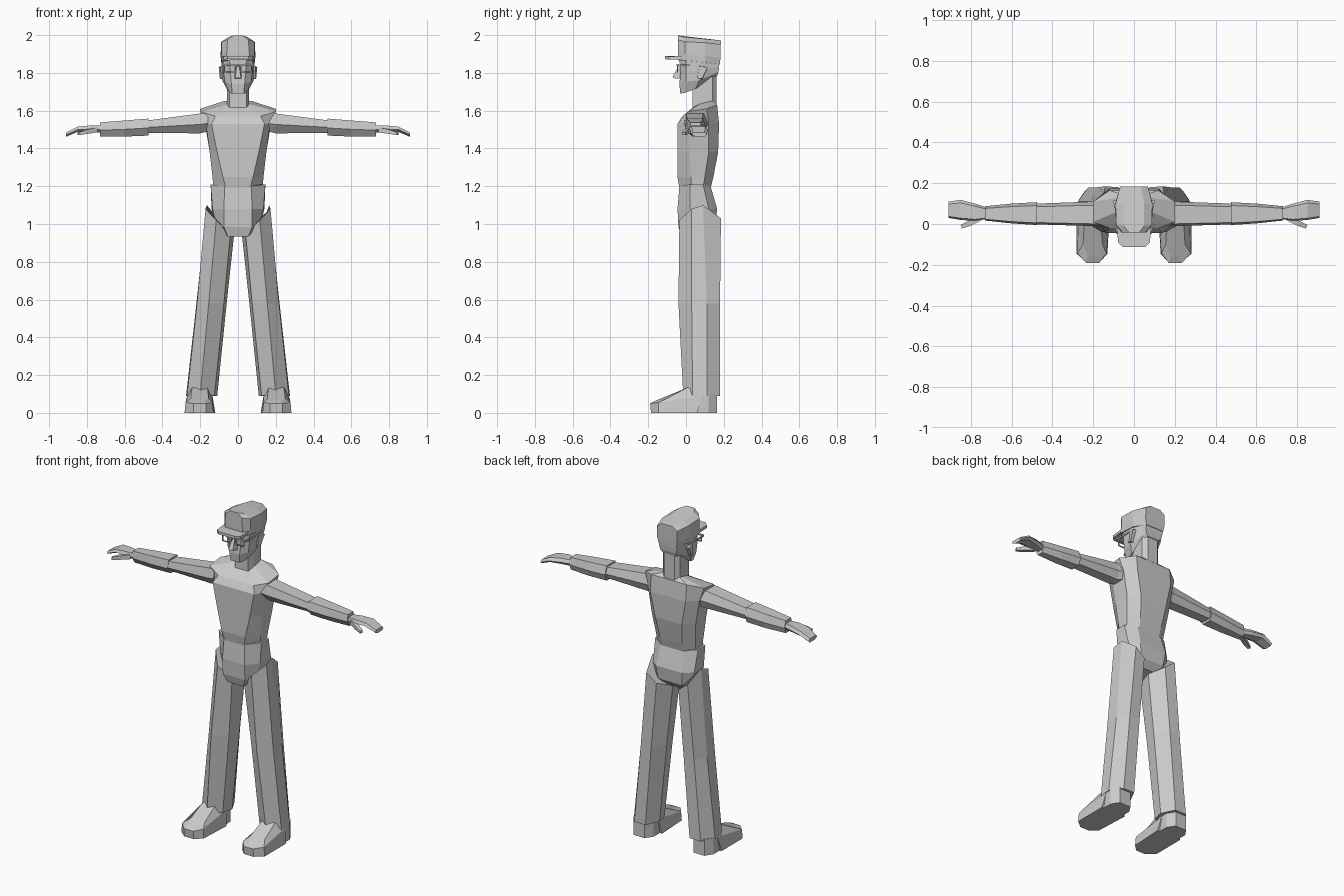
import bpy, bmesh

grey = bpy.data.materials.new("plain grey")
grey.diffuse_color = (0.6, 0.6, 0.6, 1)


def loft(name, rings, mirror=False):
    """Skin equal-length rings of points, cap both ends, optionally copy to -x."""
    bm = bmesh.new()
    loops = [[bm.verts.new(p) for p in r] for r in rings]
    n = len(loops[0])
    for a, b in zip(loops, loops[1:]):
        for i in range(n):
            j = (i + 1) % n
            bm.faces.new((a[i], a[j], b[j], b[i]))
    bm.faces.new(loops[0])
    bm.faces.new(loops[-1])
    bmesh.ops.recalc_face_normals(bm, faces=bm.faces)
    me = bpy.data.meshes.new(name)
    bm.to_mesh(me)
    bm.free()
    me.materials.append(grey)
    ob = bpy.data.objects.new(name, me)
    bpy.context.collection.objects.link(ob)
    if mirror:
        m = ob.modifiers.new("mirror", "MIRROR")
        m.use_mirror_merge = False
    return ob


def sym(half):
    """Complete a half ring (x >= 0) on the other side."""
    return half + [(-x, y, z) for x, y, z in reversed(half)]


def level(z, pts):
    return [(x, y, z) for x, y in pts]


def box(name, x0, x1, y0, y1, z0, z1, mirror=False):
    q = [(x0, y0), (x1, y0), (x1, y1), (x0, y1)]
    return loft(name, [level(z0, q), level(z1, q)], mirror)


def arm_ring(x, y0, y1, z0, z1, c=0.3):
    """Six-sided limb section with the front and back edges pulled in."""
    ym, zm = (y1 - y0) * c, (z1 - z0) * 0.45
    return [(x, y0, z0 + zm), (x, y0 + ym, z0), (x, y1 - ym * 0.5, z0),
            (x, y1, z0 + zm), (x, y1 - ym * 0.5, z1), (x, y0 + ym * 0.3, z1)]


# torso
loft("torso", [sym(r) for r in [
    level(1.19, [(.065, -.035), (.13, .03), (.13, .09), (.07, .13)]),
    level(1.25, [(.08, -.045), (.135, .025), (.135, .1), (.075, .145)]),
    level(1.38, [(.11, -.045), (.15, .02), (.15, .12), (.09, .17)]),
    level(1.53, [(.14, -.045), (.17, .01), (.175, .12), (.12, .175)]),
    [(.12, -.02, 1.57), (.2, .01, 1.595), (.2, .11, 1.61), (.12, .165, 1.63)],
    [(.055, .04, 1.62), (.06, .07, 1.635), (.075, .13, 1.65), (.06, .145, 1.65)]]])

# pelvis
loft("pelvis", [sym(r) for r in [
    [(.055, -.025, .935), (.065, .03, .94), (.065, .09, .95), (.055, .12, .96)],
    [(.075, -.04, .985), (.11, .02, .99), (.12, .12, 1.0), (.08, .155, 1.0)],
    [(.075, -.045, 1.08), (.135, .02, 1.08), (.14, .12, 1.08), (.09, .165, 1.08)],
    [(.07, -.035, 1.2), (.145, .02, 1.21), (.145, .09, 1.21), (.08, .13, 1.2)]]])

# trouser legs
loft("trouser_leg", [
    [(.2, -.015, .1), (.27, .035, .09), (.275, .11, .09), (.225, .18, .09),
     (.15, .18, .09), (.11, .1, .09), (.125, .03, .09)],
    [(.155, -.04, .58), (.217, .03, .58), (.22, .11, .58), (.18, .18, .58),
     (.11, .18, .58), (.06, .1, .58), (.075, .02, .58)],
    [(.115, -.035, 1.02), (.172, .03, 1.08), (.165, .09, 1.1), (.14, .185, 1.03),
     (.075, .18, .98), (.02, .1, .95), (.04, .0, .95)]], True)

# shoes
sole = [(.17, -.185), (.235, -.185), (.283, -.145), (.283, .06), (.12, .06), (.13, -.145)]
loft("shoe", [
    level(0, sole),
    [(.17, -.19, .05), (.235, -.19, .05), (.278, -.145, .055),
     (.27, .08, .09), (.135, .08, .09), (.135, -.145, .055)],
    [(.18, -.16, .065), (.225, -.16, .065), (.25, -.1, .075),
     (.243, .01, .135), (.162, .01, .135), (.155, -.1, .075)]], True)
loft("shoe_heel", [level(z, [(.135, .05), (.27, .05), (.27, .12), (.24, .165),
                             (.165, .165), (.135, .12)]) for z in (0, .1)], True)

# arms
loft("upper_arm", [arm_ring(.16, -.01, .12, 1.49, 1.585),
                   arm_ring(.2, -.01, .11, 1.48, 1.585),
                   arm_ring(.48, -.002, .1, 1.482, 1.548)], True)
loft("forearm", [arm_ring(.475, -.005, .107, 1.468, 1.558),
                 arm_ring(.6, .003, .1, 1.463, 1.548),
                 arm_ring(.73, .017, .087, 1.463, 1.538)], True)

# hands
loft("hand", [arm_ring(.72, .025, .08, 1.483, 1.52),
              arm_ring(.78, .015, .1, 1.487, 1.522),
              arm_ring(.85, .02, .118, 1.487, 1.515),
              arm_ring(.91, .03, .11, 1.462, 1.485)], True)
loft("thumb", [[(.745, .045, 1.485), (.745, .02, 1.485), (.745, .02, 1.512), (.745, .045, 1.512)],
               [(.81, .015, 1.477), (.8, -.008, 1.477), (.8, -.008, 1.5), (.81, .015, 1.5)],
               [(.85, -.005, 1.47), (.843, -.022, 1.47), (.843, -.022, 1.485), (.85, -.005, 1.485)]], True)

# neck
loft("neck", [level(z, [(-.045, .035), (.045, .035), (.058, .07), (.058, .14),
                        (.035, .162), (-.035, .162), (-.058, .14), (-.058, .07)])
              for z in (1.6, 1.8)])

# head
loft("head", [sym(r) for r in [
    [(.03, -.03, 1.69), (.045, -.005, 1.695), (.06, .05, 1.715), (.04, .165, 1.785)],
    [(.035, -.035, 1.74), (.07, .0, 1.755), (.083, .07, 1.76), (.055, .172, 1.805)],
    [(.04, -.03, 1.8), (.077, .0, 1.81), (.087, .08, 1.82), (.06, .175, 1.83)],
    [(.045, -.035, 1.88), (.08, .0, 1.88), (.087, .08, 1.88), (.065, .178, 1.88)]]])
loft("nose", [sym([(.018, -.07, 1.772), (.02, -.025, 1.77)]),
              sym([(.014, -.068, 1.785), (.018, -.025, 1.79)]),
              sym([(.006, -.04, 1.835), (.01, -.025, 1.84)])])
loft("ear", [[(.08, .06, 1.77), (.08, .085, 1.765), (.08, .115, 1.83), (.08, .07, 1.84)],
             [(.09, .06, 1.77), (.096, .085, 1.77), (.102, .115, 1.83), (.092, .07, 1.835)]], True)

# glasses
box("glasses_brow_bar", -.083, .083, -.05, -.042, 1.838, 1.848)
box("glasses_lower_rim", .018, .07, -.048, -.042, 1.802, 1.807, True)
for i, x in enumerate((.013, .07)):
    box(f"glasses_side_rim_{i}", x, x + .005, -.048, -.042, 1.803, 1.84, True)
box("glasses_temple", .083, .088, -.048, .09, 1.836, 1.845, True)

# cap
loft("cap", [sym(r) for r in [
    [(.06, -.04, 1.865), (.086, -.005, 1.865), (.09, .1, 1.855), (.06, .18, 1.845)],
    [(.06, -.042, 1.9), (.088, -.005, 1.9), (.092, .1, 1.89), (.068, .182, 1.88)],
    [(.055, -.042, 1.975), (.088, -.005, 1.965), (.09, .1, 1.96), (.068, .184, 1.95)],
    [(.025, -.042, 1.998), (.05, -.01, 1.99), (.05, .1, 1.98), (.035, .184, 1.972)]]])
loft("cap_visor", [sym([(.055, -.112, z), (.078, -.09, z - .003), (.085, 0, z)])
                   for z in (1.873, 1.89)])
